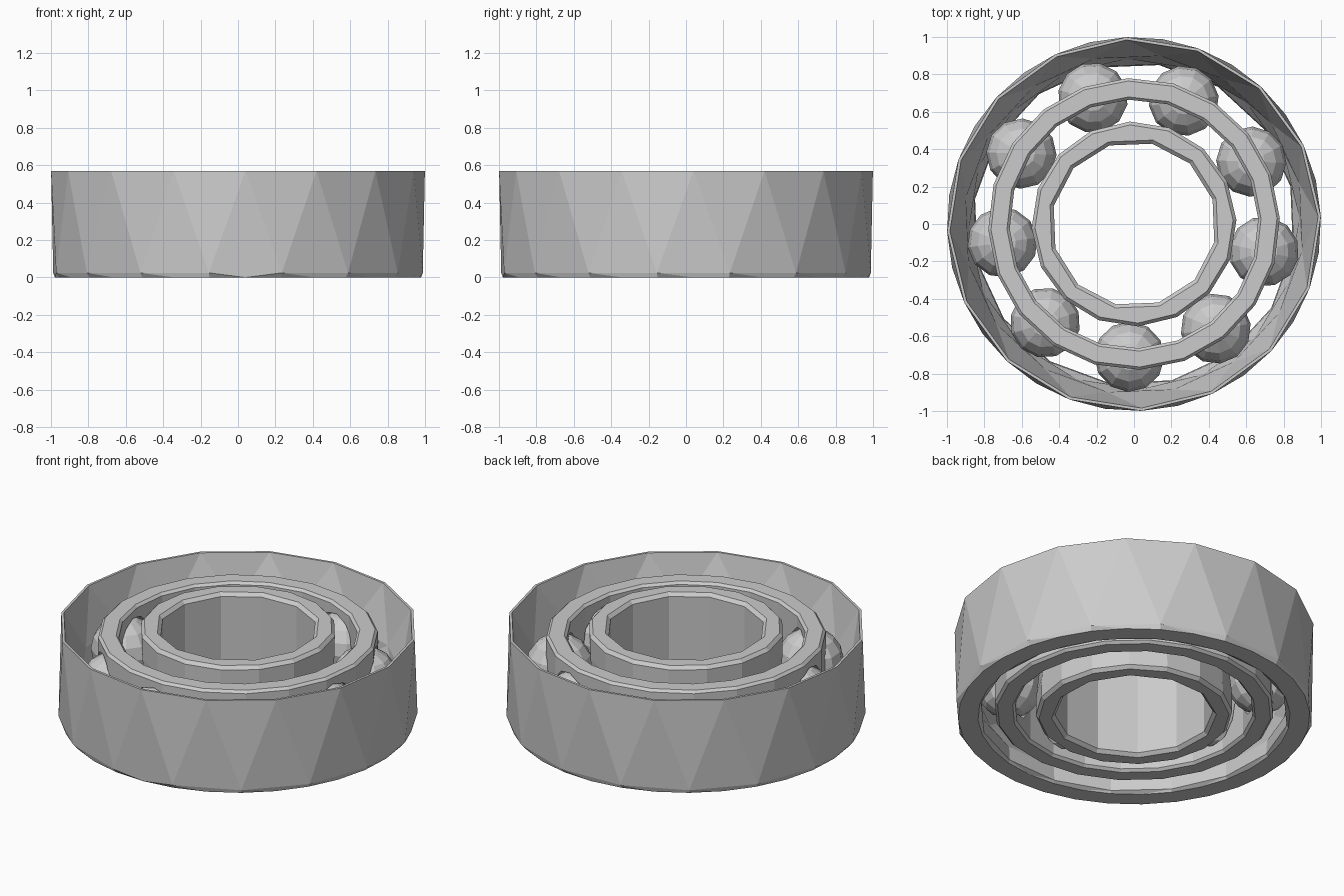
import bpy, bmesh
from math import sin, cos, pi, radians
from mathutils import Matrix, Vector

if "Cube" in bpy.data.objects:
    bpy.data.objects.remove(bpy.data.objects["Cube"])


def finish(name, bm):
    bmesh.ops.recalc_face_normals(bm, faces=bm.faces[:])
    me = bpy.data.meshes.new(name)
    bm.to_mesh(me)
    bm.free()
    ob = bpy.data.objects.new(name, me)
    bpy.context.collection.objects.link(ob)
    return ob


def stitch(bm, a, b):
    """Join two rings of (angle, vert); the rings may differ in count and phase."""
    na, nb = len(a), len(b)
    ang = lambda ring, k: ring[k % len(ring)][0] + 2 * pi * (k // len(ring))
    i = j = 0
    while i < na or j < nb:
        va, vb = a[i % na][1], b[j % nb][1]
        da = ang(a, i + 1) if i < na else 1e9
        db = ang(b, j + 1) if j < nb else 1e9
        if abs(da - db) < 1e-4:
            i, j = i + 1, j + 1
            bm.faces.new((va, a[i % na][1], b[j % nb][1], vb))
        elif da < db:
            i += 1
            bm.faces.new((va, a[i % na][1], vb))
        else:
            j += 1
            bm.faces.new((va, b[j % nb][1], vb))


def lathe(name, profile):
    """Closed revolved section; each point is radius, height, sides, phase in steps."""
    bm = bmesh.new()
    rings = []
    for r, z, n, ph in profile:
        angs = [radians(-87.7) + 2 * pi * (k + ph) / n for k in range(n)]
        rings.append([(t, bm.verts.new((r * cos(t), r * sin(t), z))) for t in angs])
    for k, ring in enumerate(rings):
        stitch(bm, ring, rings[(k + 1) % len(rings)])
    return finish(name, bm)


# Outer ring: tapered thin lip at the top, raceway shoulder at the bottom
lathe("outer_ring", [
    (0.98, 0.0, 32, 0), (1.0, 0.025, 16, 0.5), (1.0, 0.57, 16, 0),
    (0.985, 0.57, 16, 0), (0.91, 0.28, 16, 0.5), (0.885, 0.16, 16, 0),
    (0.865, 0.10, 16, 0.5), (0.86, 0.015, 16, 0.5), (0.87, 0.0, 32, 0)])

# Inner ring with a coarse bore and shallow ball groove
lathe("inner_ring", [
    (0.46, 0.0, 12, 0.5), (0.44, 0.02, 12, 0.5), (0.44, 0.55, 12, 0.5),
    (0.46, 0.57, 12, 0.5), (0.53, 0.57, 16, 0), (0.548, 0.55, 16, 0),
    (0.545, 0.42, 16, 0), (0.53, 0.285, 16, 0), (0.545, 0.15, 16, 0),
    (0.548, 0.02, 16, 0), (0.53, 0.0, 16, 0)])

# Cage ring
cage = lathe("ball_cage", [
    (0.68, 0.03, 20, 0), (0.665, 0.045, 20, 0), (0.665, 0.515, 20, 0),
    (0.68, 0.53, 20, 0), (0.765, 0.53, 20, 0), (0.78, 0.515, 20, 0),
    (0.78, 0.045, 20, 0), (0.765, 0.03, 20, 0)])

# Nine balls, plus the cutters for their pockets in the cage
cutter = bmesh.new()
for k in range(9):
    a = radians(-92 + 40 * k)
    turn = Matrix.Rotation(a, 4, 'Z')
    place = Matrix.Translation(turn @ Vector((0.71, 0, 0.285)))
    bm = bmesh.new()
    bmesh.ops.create_uvsphere(bm, u_segments=12, v_segments=8, radius=0.188,
                              matrix=place @ turn)
    finish(f"ball_{k + 1}", bm)
    bmesh.ops.create_cone(cutter, cap_ends=True, segments=12, radius1=0.19,
                          radius2=0.19, depth=0.3,
                          matrix=place @ turn @ Matrix.Rotation(pi / 2, 4, 'Y'))
pockets = finish("pocket_cutter", cutter)
pockets.hide_render = True
pockets.display_type = 'WIRE'
cut = cage.modifiers.new("pockets", 'BOOLEAN')
cut.operation = 'DIFFERENCE'
cut.solver = 'EXACT'
cut.object = pockets
